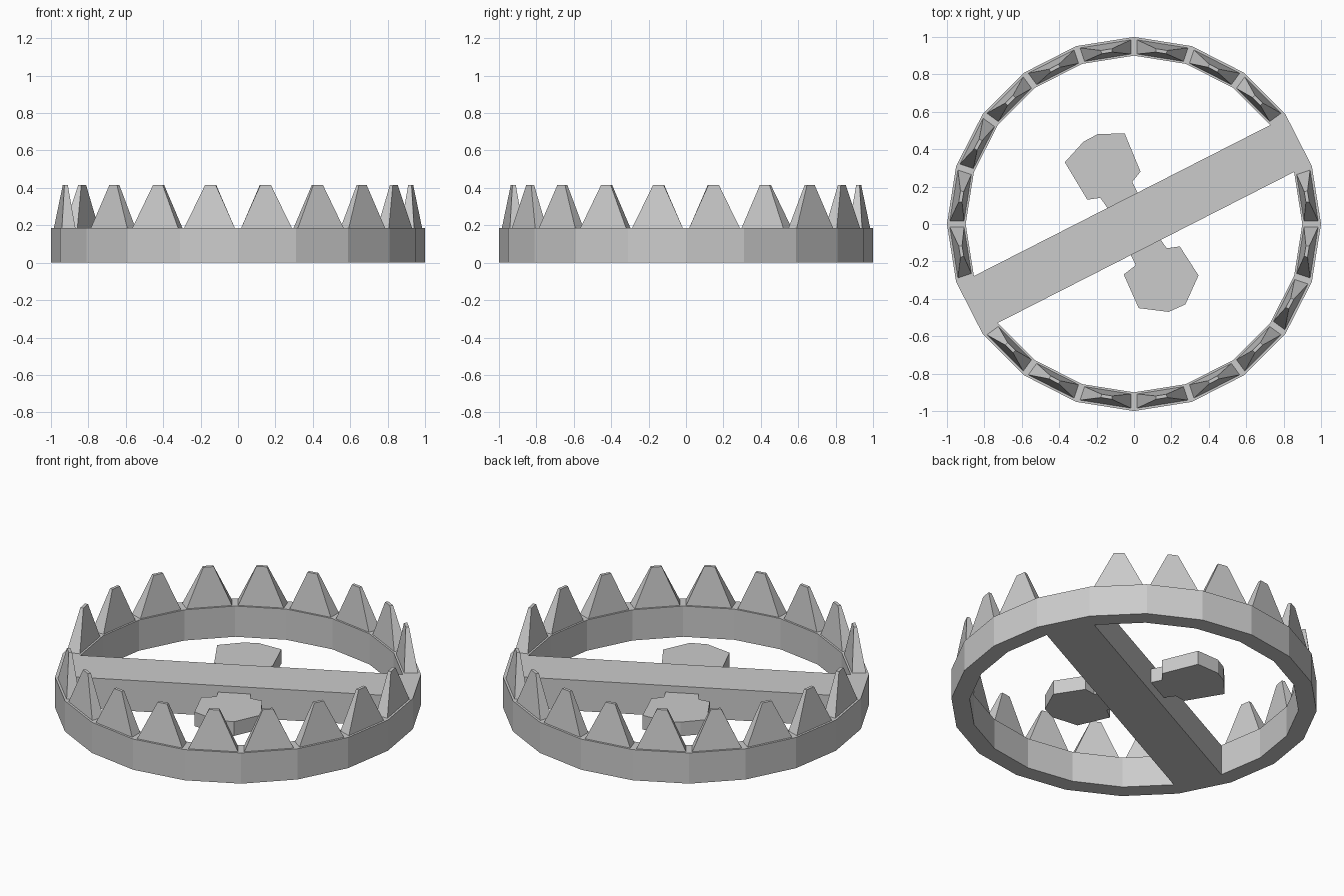
import bpy, bmesh
from math import sin, cos, tan, pi
from mathutils import Matrix

if "Cube" in bpy.data.objects:
    bpy.data.objects.remove(bpy.data.objects["Cube"])

N = 20               # ring sides
STEP = 2 * pi / N
R_OUT, R_IN = 1.0, 0.9
Z_RIM, Z_TIP = 0.185, 0.415
BAR_SEGS = (1, 11)   # ring segments joined by the crossbar


def finish(bm, name):
    bmesh.ops.recalc_face_normals(bm, faces=bm.faces)
    mesh = bpy.data.meshes.new(name)
    bm.to_mesh(mesh)
    bm.free()
    obj = bpy.data.objects.new(name, mesh)
    bpy.context.collection.objects.link(obj)
    return obj


# Ring frame with the crossbar welded into two opposite segments
bm = bmesh.new()


def loop(r, z):
    return [bm.verts.new((r * cos(i * STEP), r * sin(i * STEP), z)) for i in range(N)]


ob, ot, ib, it = loop(R_OUT, 0), loop(R_OUT, Z_RIM), loop(R_IN, 0), loop(R_IN, Z_RIM)
for i in range(N):
    j = (i + 1) % N
    bm.faces.new((ob[i], ob[j], ot[j], ot[i]))
    bm.faces.new((ot[i], ot[j], it[j], it[i]))
    bm.faces.new((ib[i], ib[j], ob[j], ob[i]))
    if i not in BAR_SEGS:
        bm.faces.new((ib[j], ib[i], it[i], it[j]))
a, b = BAR_SEGS
for level in (ib, it):
    bm.faces.new((level[a], level[a + 1], level[b], level[b + 1]))
for p, q in ((a + 1, b), (b + 1, a)):
    bm.faces.new((ib[p], ib[q], it[q], it[p]))
finish(bm, "ring_and_crossbar")

# Teeth: tapered blocks on every segment except the crossbar ends
bm = bmesh.new()
R0, R1 = 0.90, 0.975          # radial extent of a tooth base
H0, H1 = [r * tan(STEP / 2) - 0.017 for r in (R0, R1)]
for i in range(N):
    if i in BAR_SEGS:
        continue
    rot = Matrix.Rotation((i + 0.5) * STEP, 3, 'Z')
    base = [(R0, -H0), (R1, -H1), (R1, H1), (R0, H0)]
    tip = [(0.926, -0.029), (0.944, -0.029), (0.944, 0.029), (0.926, 0.029)]
    lo = [bm.verts.new(rot @ Matrix.Translation((x, y, Z_RIM)).to_translation()) for x, y in base]
    hi = [bm.verts.new(rot @ Matrix.Translation((x, y, Z_TIP)).to_translation()) for x, y in tip]
    bm.faces.new(lo)
    bm.faces.new(hi)
    for k in range(4):
        m = (k + 1) % 4
        bm.faces.new((lo[k], lo[m], hi[m], hi[k]))
finish(bm, "teeth")


# Trigger pads: extruded outlines whose necks run into the crossbar
def pad(name, outline, z0=0.06, z1=0.145):
    bm = bmesh.new()
    face = bm.faces.new([bm.verts.new((x, y, z0)) for x, y in outline])
    ext = bmesh.ops.extrude_face_region(bm, geom=[face], use_keep_orig=True)
    new = [g for g in ext['geom'] if isinstance(g, bmesh.types.BMVert)]
    bmesh.ops.translate(bm, verts=new, vec=(0, 0, z1 - z0))
    finish(bm, name)


pad("rear_pad", [(-0.13, 0.05), (-0.145, 0.09), (-0.18, 0.14), (-0.25, 0.13),
                 (-0.37, 0.33), (-0.27, 0.44), (-0.195, 0.48), (-0.05, 0.485),
                 (0.035, 0.28), (-0.01, 0.225), (0.02, 0.165), (0.04, 0.12)])
pad("front_pad", [(0.12, -0.04), (0.14, -0.08), (0.175, -0.13), (0.245, -0.12),
                  (0.345, -0.275), (0.275, -0.43), (0.185, -0.47), (0.025, -0.45),
                  (-0.055, -0.27), (0.01, -0.22), (-0.02, -0.16), (-0.04, -0.12)])
